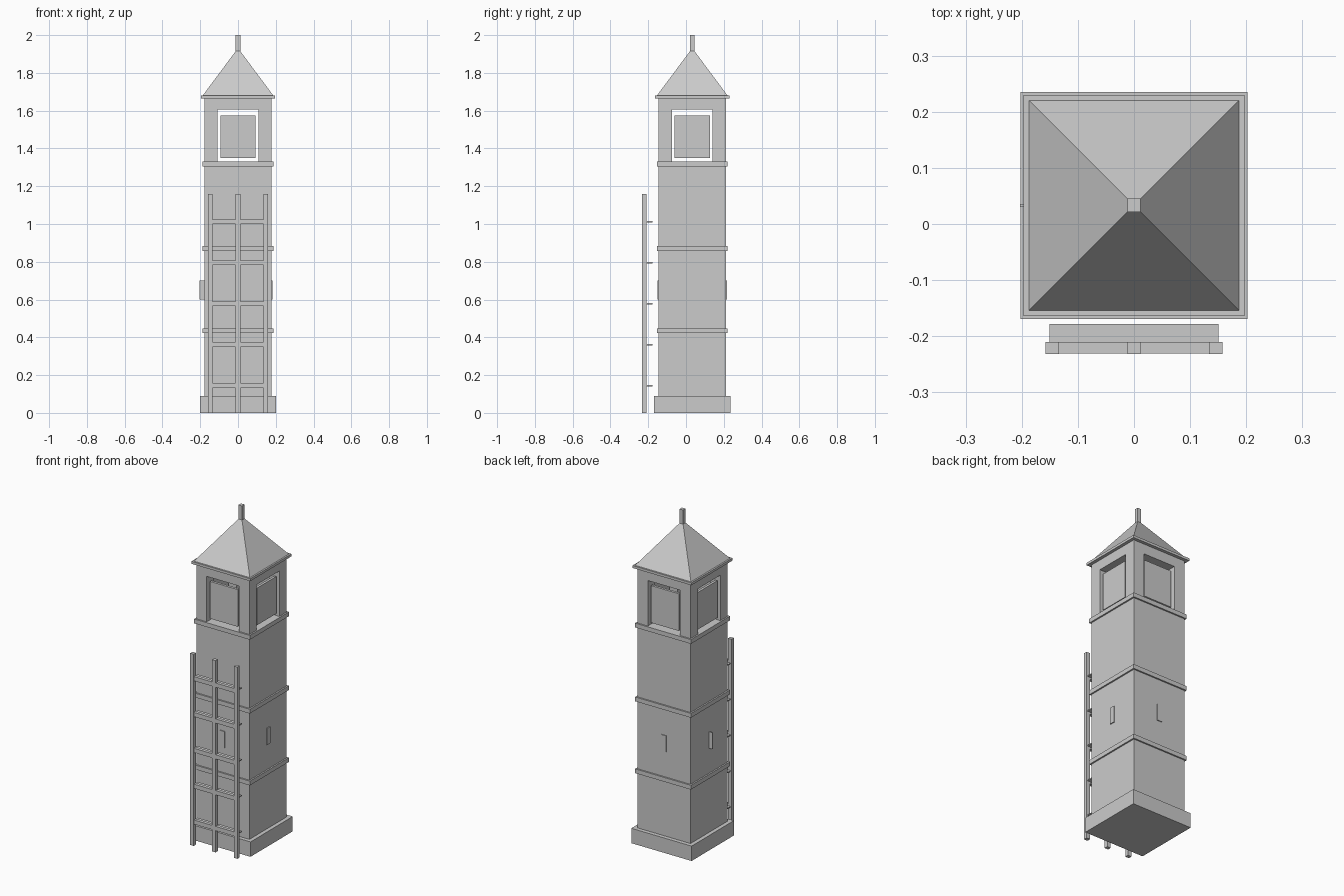
import bpy, bmesh
from mathutils import Matrix

cube = bpy.data.objects.get("Cube")
if cube:
    bpy.data.objects.remove(cube, do_unlink=True)

stone = bpy.data.materials.new("stone_grey")
stone.use_nodes = True
GREY = (0.6, 0.6, 0.6, 1)
stone.diffuse_color = GREY
stone.node_tree.nodes["Principled BSDF"].inputs["Base Color"].default_value = GREY

CY = 0.033   # tower axis in y


def finish(name, bm):
    mesh = bpy.data.meshes.new(name)
    bm.to_mesh(mesh)
    bm.free()
    mesh.materials.append(stone)
    obj = bpy.data.objects.new(name, mesh)
    bpy.context.collection.objects.link(obj)
    return obj


def box(name, x, y, z, turn=0):
    """Box from ranges; turn counts quarter turns about the tower axis."""
    bm = bmesh.new()
    bmesh.ops.create_cube(bm, size=1)
    for v in bm.verts:
        for i, (lo, hi) in enumerate((x, y, z)):
            v.co[i] = lo if v.co[i] < 0 else hi
    axis = Matrix.Translation((0, CY, 0))
    rot = Matrix.Rotation(turn * 1.5707963, 4, 'Z')
    bm.transform(axis @ rot @ axis.inverted())
    return finish(name, bm)


def slab(name, half, z):
    return box(name, (-half, half), (CY - half, CY + half), z)


# Plinth, shaft and belfry corner pillars
WALL, OPEN = 0.178, 0.108
slab("plinth", 0.202, (0, 0.09))
slab("shaft", WALL, (0.09, 1.33))
for t in range(4):
    box("belfry_pillar", (OPEN, WALL), (CY - WALL, CY - OPEN), (1.33, 1.605), t)
slab("belfry_head", WALL, (1.605, 1.665))
for z in (0.435, 0.87, 1.317):
    slab("string_course", 0.187, (z - 0.013, z + 0.013))

# Panels hung in the belfry openings
for t in range(4):
    box("belfry_panel", (-0.093, 0.093), (CY - 0.168, CY - 0.153), (1.35, 1.575), t)

# Slit windows, and one thin projecting fin on the -x wall
for t in (0, 1, 2):
    box("slit_window", (-0.016, 0.016), (CY - WALL - 0.005, CY - WALL), (0.6, 0.7), t)
box("slit_fin", (-0.203, -WALL), (CY - 0.003, CY + 0.003), (0.6, 0.7))

# Cornice, pyramid roof and spire
slab("cornice", 0.197, (1.665, 1.68))
bm = bmesh.new()
bmesh.ops.create_cube(bm, size=1)
for v in bm.verts:
    half = 0.187 if v.co.z < 0 else 0.012
    v.co = (half if v.co.x > 0 else -half,
            CY + (half if v.co.y > 0 else -half),
            1.68 if v.co.z < 0 else 1.915)
finish("roof", bm)
slab("spire", 0.012, (1.915, 2.0))

# Front trellis: three posts, rails between them, brackets behind
for x in (-0.146, 0, 0.146):
    box("trellis_post", (x - 0.012, x + 0.012), (-0.232, -0.21), (0, 1.16))
for i in range(5):
    z = 0.144 + i * 0.217
    box("trellis_rail", (-0.14, 0.14), (-0.231, -0.211), (z - 0.013, z + 0.013))
    box("trellis_bracket", (-0.151, 0.151), (-0.211, -0.178), (z - 0.003, z + 0.003))
